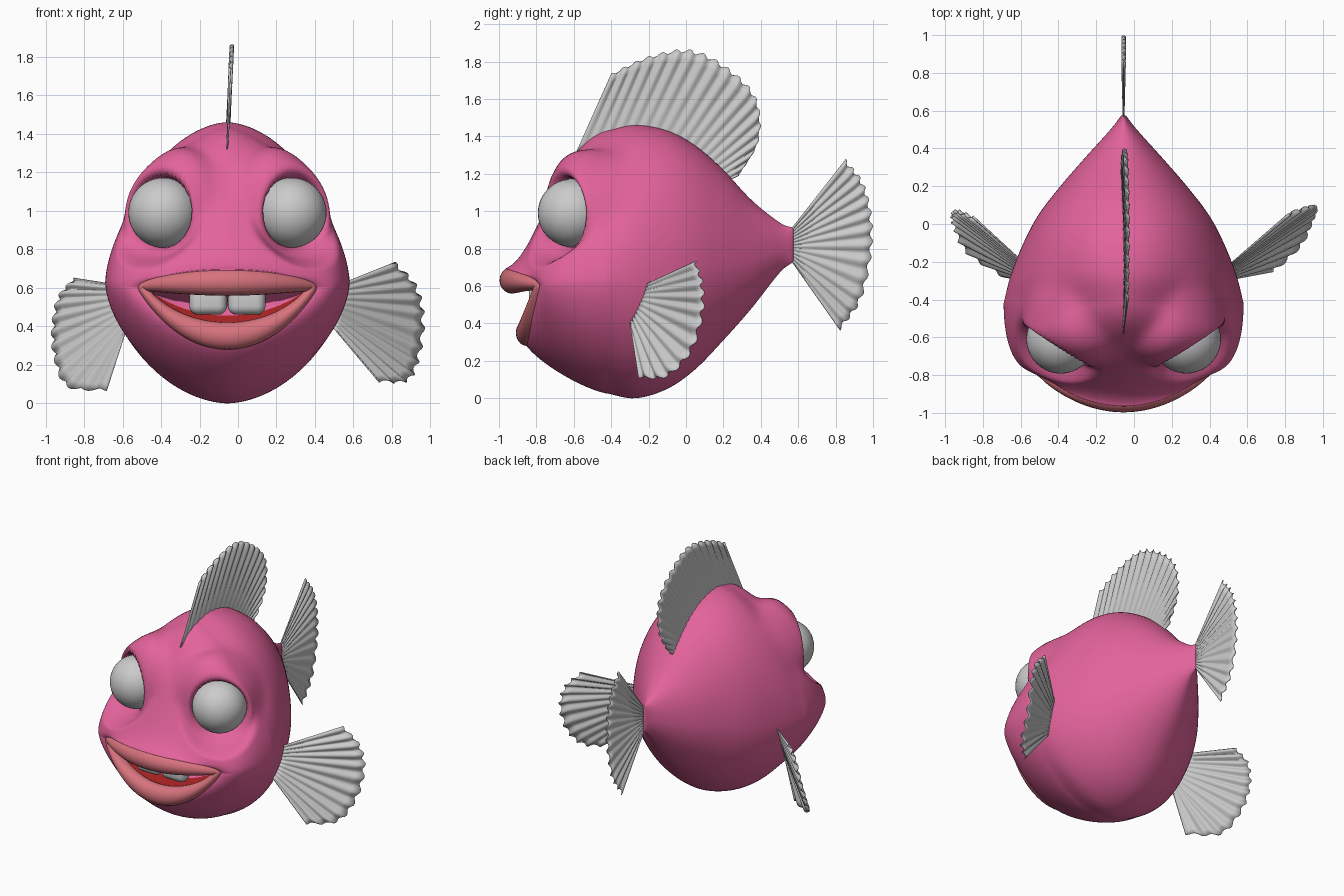
import bpy, bmesh, math
from mathutils import Vector as V

if "Cube" in bpy.data.objects:
    bpy.data.objects.remove(bpy.data.objects["Cube"])

MID = -0.055          # centre plane of the body
TAU = 2 * math.pi


def material(name, rgb):
    m = bpy.data.materials.new(name)
    m.use_nodes = True
    m.diffuse_color = (*rgb, 1)
    bsdf = m.node_tree.nodes["Principled BSDF"]
    bsdf.inputs["Base Color"].default_value = (*rgb, 1)
    bsdf.inputs["Roughness"].default_value = 0.6
    return m


PINK = material("pink_skin", (0.77, 0.125, 0.33))
LIP = material("coral_lip", (0.68, 0.17, 0.205))
RED = material("mouth_red", (0.38, 0.015, 0.015))
WHITE = material("off_white", (0.6, 0.6, 0.6))


def make_object(name, bm, mats, x=0.0):
    bmesh.ops.recalc_face_normals(bm, faces=bm.faces)
    for f in bm.faces:
        f.smooth = True
    me = bpy.data.meshes.new(name)
    bm.to_mesh(me)
    bm.free()
    for m in mats:
        me.materials.append(m)
    ob = bpy.data.objects.new(name, me)
    ob.location.x = x
    bpy.context.collection.objects.link(ob)
    return ob


def spline(pts, t):
    """Smooth curve through pts, t from 0 to 1."""
    n = len(pts) - 1
    i = min(int(t * n), n - 1)
    f = t * n - i
    b, c = V(pts[i]), V(pts[i + 1])
    a = V(pts[i - 1]) if i > 0 else 2 * b - c
    d = V(pts[i + 2]) if i + 2 <= n else 2 * c - b
    return b + 0.5 * f * (c - a + f * (2 * a - 5 * b + 4 * c - d + f * (3 * (b - c) + d - a)))


def smooth(a, b, x):
    x = min(max((x - a) / (b - a), 0), 1)
    return x * x * (3 - 2 * x)


def power(v, e):
    return math.copysign(abs(v) ** e, v)


def grid(bm, rings, wrap):
    """Join rows of points with quads; returns faces as (face, row, column)."""
    rows = [[bm.verts.new(p) for p in r] for r in rings]
    out = []
    for i in range(len(rows) - 1):
        n = len(rows[i])
        for j in range(n if wrap else n - 1):
            k = (j + 1) % n
            out.append((bm.faces.new((rows[i][j], rows[i][k], rows[i + 1][k], rows[i + 1][j])), i, j))
    return rows, out


# Body: sections from tail to cheeks as (y, half width, top, bottom)
SECTIONS = [(0.575, 0.012, 0.91, 0.73), (0.5, 0.07, 0.94, 0.67), (0.35, 0.205, 1.06, 0.48),
            (0.2, 0.335, 1.22, 0.31), (0.05, 0.45, 1.35, 0.155), (-0.1, 0.53, 1.43, 0.05),
            (-0.27, 0.597, 1.46, 0.0), (-0.42, 0.635, 1.43, 0.025)]
SEGS, REAR, FACE, CAVITY = 192, 40, 80, 20


def section_point(t, a):
    """Round at the back, narrowing above and below the cheeks in front."""
    y, w, top, bot = spline(SECTIONS, t)
    c, s = math.cos(a), math.sin(a)
    zm = bot + 0.43 * (top - bot)
    f = max(0, (t - 0.6) / 0.4) ** 2
    if s >= 0:
        return V((w * power(c, 1 + 0.33 * f), y, zm + (top - zm) * s ** (1 + 0.23 * f)))
    e = 1.06 + 0.12 * f
    return V((w * power(c, e), y, zm + (zm - bot) * power(s, e)))


def mouth_point(a):
    c, s = math.cos(a), math.sin(a)
    if s >= 0:
        return V((0.44 * c, -0.78 - 0.15 * s * s, 0.6 + 0.03 * s))
    return V((0.44 * c, -0.78 - 0.07 * s * s, 0.6 - 0.25 * abs(s) ** 1.7))


def face_point(t, a):
    """Curve from the cheek section round to the top or bottom of the lips."""
    c, s = math.cos(a), math.sin(a)
    up, down, side = max(s, 0) ** 2, max(-s, 0) ** 2, c * c
    p0 = section_point(1, a)
    p3 = mouth_point(a) + V((0, -0.035, 0.065)) * max(s, 0) + V((0, -0.02, -0.04)) * max(-s, 0)
    p1 = p0 + V((0, -0.28, -0.07)) * up + V((0, -0.23, 0)) * side + V((0, -0.13, 0.02)) * down
    p2 = p3 + V((0, 0.175, 0.06)) * up + V((0.13 * power(c, 1) / max(abs(c), 0.01), -0.02, 0)) * side \
        + V((0, 0.04, -0.1)) * down
    u = 1 - t
    return u ** 3 * p0 + 3 * u * u * t * p1 + 3 * u * t * t * p2 + t ** 3 * p3


EYE = V((0.333, -0.61, 0.99))


def sculpt(p):
    """Brow, lid ridge and socket round each eye."""
    sx = 1 if p.x >= 0 else -1
    eye = V((sx * EYE.x, EYE.y, EYE.z))
    axis = V((sx * 0.53, -0.848, 0))
    rel = p - eye
    depth = rel.dot(axis)
    flat = rel - axis * depth
    r = flat.length
    new = 0.015 + (depth - 0.015) * smooth(0.19, 0.3, r)
    new += 0.022 * math.exp(-((r - 0.208) / 0.022) ** 2)
    new = -0.05 + (new + 0.05) * smooth(0.162, 0.188, r)
    brow = 0.075 * math.exp(-((r - 0.265) / 0.06) ** 2) * max(0, flat.z / max(r, 0.01)) ** 1.3
    shaped = eye + flat + axis * new + V((0, -0.6, 0.8)) * brow
    return p.lerp(shaped, smooth(-0.36, -0.12, depth))


angles = [TAU * j / SEGS for j in range(SEGS)]
rings = [[section_point(i / REAR, a) for a in angles] for i in range(REAR)]
rings += [[face_point(i / FACE, a) for a in angles] for i in range(FACE + 1)]
rings = [[sculpt(p) for p in r] for r in rings]
for i in range(1, CAVITY + 1):
    rings.append([mouth_point(a).lerp(V((0.36 * math.cos(a), -0.73, 0.5 + 0.06 * math.cos(a) ** 2)),
                                      i / CAVITY) for a in angles])
bm = bmesh.new()
rows, faces = grid(bm, rings, True)
for f, i, j in faces:
    # red floor of the mouth
    if REAR + FACE <= i < REAR + FACE + CAVITY * 0.7 and j >= SEGS // 2:
        f.material_index = 1
bm.faces.new(rows[0])
bmesh.ops.remove_doubles(bm, verts=bm.verts, dist=1e-5)
make_object("body", bm, [PINK, RED], MID)

# Lips: one closed tube, thick in the middle and thin at the corners
lip_rings = []
for a in angles[::2]:
    s = math.sin(a)
    tangent = mouth_point(a + 0.02) - mouth_point(a - 0.02)
    normal = V((tangent.z, 0, -tangent.x)).normalized()
    rn = 0.025 + 0.046 * abs(s) ** (2 if s > 0 else 3)
    ry = 0.03 + (0.037 if s > 0 else 0.03) * abs(s)
    lip_rings.append([mouth_point(a) + normal * rn * math.cos(b) + V((0, ry * math.sin(b), 0))
                      for b in [TAU * k / 20 for k in range(20)]])
bm = bmesh.new()
grid(bm, lip_rings + [lip_rings[0]], True)
bmesh.ops.remove_doubles(bm, verts=bm.verts, dist=1e-5)
make_object("lips", bm, [LIP], MID)

# Eyes and front teeth
for side, sx in (("left", 1), ("right", -1)):
    bm = bmesh.new()
    bmesh.ops.create_uvsphere(bm, u_segments=40, v_segments=24, radius=0.182)
    eye = make_object(side + "_eye", bm, [WHITE])
    eye.location = (MID + sx * EYE.x, EYE.y, EYE.z)
    bm = bmesh.new()
    bmesh.ops.create_cube(bm, size=1)
    bmesh.ops.scale(bm, vec=(0.195, 0.1, 0.15), verts=bm.verts)
    bmesh.ops.bevel(bm, geom=bm.edges[:], offset=0.046, segments=6, profile=0.5, affect='EDGES')
    tooth = make_object(side + "_tooth", bm, [WHITE])
    tooth.location = (MID + sx * 0.1, -0.79, 0.535)


# Fins: fluted fans between a base curve and an outer edge
def fin(name, base, edge, flutes, amp, x=0.0):
    n, m = flutes * 8, 10
    normal = (V(edge[-1]) - V(edge[0])).cross(V(edge[len(edge) // 2]) - V(base[0])).normalized()
    sheet = []
    for i in range(n + 1):
        u = i / n
        wave = TAU * flutes * u
        lo, hi = spline(base, u), spline(edge, u)
        sheet.append([lo.lerp(hi, k / m * (1 + 0.02 * math.cos(wave) * k / m))
                      + normal * amp * math.sin(wave) * (0.15 + 0.85 * k / m) for k in range(m + 1)])
    bm = bmesh.new()
    grid(bm, sheet, False)
    ob = make_object(name, bm, [WHITE], x)
    mod = ob.modifiers.new("thickness", 'SOLIDIFY')
    mod.thickness = 0.006
    mod.offset = 0


def upright(points, lean=0.0):
    return [(lean * (z - 1.35), y, z) for y, z in points]


fin("dorsal_fin",
    upright([(-0.585, 1.32), (-0.3, 1.38), (-0.05, 1.34), (0.12, 1.25), (0.24, 1.17)], 0.045),
    upright([(-0.4, 1.73), (-0.2, 1.82), (0.02, 1.855), (0.22, 1.76), (0.37, 1.6),
             (0.385, 1.38), (0.28, 1.19)], 0.045), 18, 0.009, MID)
fin("tail_fin", upright([(0.56, 0.9), (0.56, 0.74)]),
    upright([(0.85, 1.27), (0.94, 1.15), (0.985, 0.98), (0.985, 0.77), (0.93, 0.53), (0.82, 0.37)]),
    13, 0.009, MID)
fin("left_side_fin", [(0.51, -0.21, 0.61), (0.49, -0.3, 0.4)],
    [(0.81, 0.05, 0.73), (0.92, 0.085, 0.61), (0.96, 0.085, 0.45), (0.94, 0.02, 0.25),
     (0.88, -0.11, 0.12), (0.73, -0.255, 0.115)], 11, 0.011)
fin("right_side_fin", [(-0.59, -0.2, 0.61), (-0.58, -0.3, 0.38)],
    [(-0.85, 0.03, 0.65), (-0.93, 0.065, 0.55), (-0.96, 0.05, 0.4), (-0.95, -0.02, 0.24),
     (-0.88, -0.15, 0.09), (-0.68, -0.28, 0.07)], 11, 0.011)
